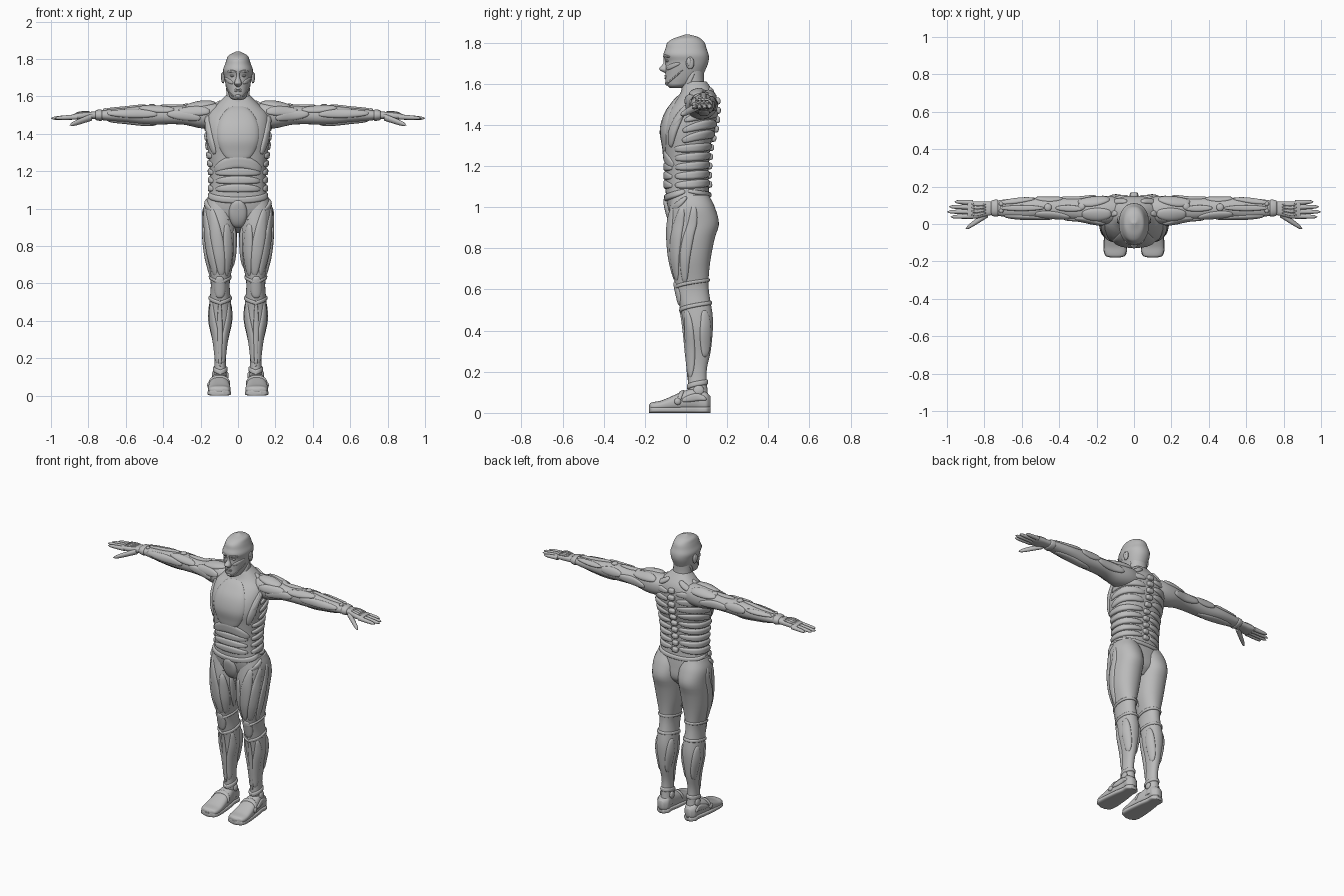
import bpy, bmesh
from math import sin, cos, pi, radians
from mathutils import Vector, Matrix

cube = bpy.data.objects.get("Cube")
if cube:
    bpy.data.objects.remove(cube)

grey = bpy.data.materials.new("suit grey")
grey.use_nodes = True
grey.diffuse_color = (.5, .5, .5, 1)
grey.node_tree.nodes["Principled BSDF"].inputs["Base Color"].default_value = grey.diffuse_color


def finish(name, bm, mirror):
    """Turn a bmesh into a smooth object, mirrored across the body if asked."""
    bmesh.ops.recalc_face_normals(bm, faces=bm.faces)
    mesh = bpy.data.meshes.new(name)
    bm.to_mesh(mesh)
    bm.free()
    for poly in mesh.polygons:
        poly.use_smooth = True
    mesh.materials.append(grey)
    obj = bpy.data.objects.new(name, mesh)
    bpy.context.collection.objects.link(obj)
    if mirror:
        obj.modifiers.new("Mirror", "MIRROR").use_mirror_merge = False


def skin(bm, rings, closed):
    """Bridge neighbouring rings of vertices with quads."""
    count = len(rings[0])
    for lower, upper in zip(rings, rings[1:]):
        for j in range(count if closed else count - 1):
            k = (j + 1) % count
            bm.faces.new((lower[j], lower[k], upper[k], upper[j]))


def interp(rows, t):
    """Smooth interpolation of rows keyed by their first value."""
    t = min(max(t, rows[0][0]), rows[-1][0])
    i = 0
    while i < len(rows) - 2 and t > rows[i + 1][0]:
        i += 1
    here, after = rows[i], rows[i + 1]
    before, beyond = rows[max(i - 1, 0)], rows[min(i + 2, len(rows) - 1)]
    span = after[0] - here[0]
    s = (t - here[0]) / span
    ease = s * s * (3 - 2 * s)
    result = []
    for b, h, a, f in list(zip(before, here, after, beyond))[1:]:
        slope_in = (a - b) / (after[0] - before[0]) * span
        slope_out = (f - h) / (beyond[0] - here[0]) * span
        result.append(h + (a - h) * ease + s * (1 - s) * ((1 - s) * slope_in - s * slope_out))
    return result


class Form:
    """Body form along an axis; rows hold position, near edge, far edge and half width."""
    ORDER = {"Z": (0, 1, 2), "X": (2, 1, 0), "Y": (0, 2, 1)}

    def __init__(self, axis, middle, rows, power=2.2, drift=0):
        self.order, self.middle, self.rows = self.ORDER[axis], middle, rows
        self.power, self.drift = power, drift

    def at(self, angle, t):
        near, far, half = interp(self.rows, t)
        c, s = cos(radians(angle)), sin(radians(angle))
        r = (abs(c) ** self.power + abs(s) ** self.power) ** (-1 / self.power)
        middle = self.middle + self.drift * (t - self.rows[0][0])
        local = (middle + half * r * s, (near + far - (far - near) * r * c) / 2, t)
        return Vector([local[k] for k in self.order])

    def frame(self, angle, t):
        """Surface point, its two tangents and the outward normal."""
        step = .002
        point = self.at(angle, t)
        across = self.at(angle + 1, t) - point
        along = (self.at(angle, t + step) - point) / step
        normal = across.cross(along).normalized()
        if normal.dot(point - self.at(angle + 180, t)) < 0:
            normal.negate()
        return point, across, along, normal

    def build(self, name, mirror=False, sides=36, steps=48):
        bm = bmesh.new()
        low, high = self.rows[0][0], self.rows[-1][0]
        rings = []
        for k in range(steps + 1):
            t = low + (high - low) * (1 - cos(pi * k / steps)) / 2
            rings.append([bm.verts.new(self.at(360 * j / sides, t)) for j in range(sides)])
        skin(bm, rings, True)
        bm.faces.new(rings[0])
        bm.faces.new(rings[-1])
        finish(name, bm, mirror)


def plate(name, form, start, end, half, height=.01, bow=0, swell=.5,
          mirror=True, capped=True, steps=28, columns=12):
    """Raised plate hugging a form, from one (angle, position) to another."""
    def spot(x):
        a, t = Vector(start).lerp(Vector(end), x)
        return a, t + bow * sin(pi * x)

    sink, step = .005, .01
    bm = bmesh.new()
    rings = []
    for k in range(steps + 1):
        s = -cos(pi * k / steps)
        x = (s + 1) / 2
        (a, t), (a0, t0), (a1, t1) = spot(x), spot(x - step), spot(x + step)
        _, across, along, normal = form.frame(a, t)
        side = normal.cross(across * (a1 - a0) + along * (t1 - t0)).normalized()
        tip = max(1 - s ** 8, 0) ** .5 if capped else 1
        width = half * (1 - swell + swell * sin(pi * x)) * (.3 + .7 * tip)
        ring = []
        for j in range(columns + 1):
            w = -cos(pi * j / columns)
            d = side * w * width
            point, _, _, out = form.frame(a + d.dot(across) / across.length_squared,
                                          t + d.dot(along) / along.length_squared)
            lift = (height + sink) * tip * max(1 - w ** 4, 0) ** .5 - sink
            ring.append(bm.verts.new(point + out * lift))
        rings.append(ring)
    skin(bm, rings, False)
    finish(name, bm, mirror)


def band(name, form, t, half, height, bow=0):
    """Raised band all the way round a form."""
    plate(name, form, (0, t), (360, t), half, height, bow, swell=0, capped=False, steps=48)


def blob(name, centre, size, normal=(0, 0, 1)):
    bm = bmesh.new()
    bmesh.ops.create_uvsphere(bm, u_segments=20, v_segments=12, radius=1)
    turn = Vector(normal).to_track_quat("Z", "Y").to_matrix().to_4x4()
    bm.transform(Matrix.Translation(centre) @ turn @ Matrix.Diagonal((*size, 1)))
    finish(name, bm, True)


def stud(name, form, angle, t, radius):
    point, _, _, normal = form.frame(angle, t)
    blob(name, point, (radius, radius, .01), normal)


# Main body forms
torso = Form("Z", 0, [(.87, 0, .08, .03), (.92, -.06, .12, .12), (1, -.09, .12, .17),
                      (1.1, -.1, .11, .15), (1.2, -.1, .11, .15), (1.3, -.11, .12, .16),
                      (1.37, -.12, .14, .17), (1.45, -.1, .15, .17), (1.51, -.06, .15, .16),
                      (1.55, -.03, .14, .12), (1.61, -.01, .1, .06)], 2.4)
neck = Form("Z", 0, [(1.5, -.03, .12, .07), (1.6, -.02, .09, .06), (1.7, -.03, .09, .06)], 2)
head = Form("Z", 0, [(1.58, -.08, -.02, .02), (1.59, -.09, .01, .04), (1.61, -.1, .05, .05),
                     (1.64, -.1, .08, .06), (1.68, -.1, .1, .07), (1.71, -.1, .11, .075),
                     (1.74, -.11, .11, .08), (1.77, -.1, .1, .07), (1.8, -.09, .09, .06),
                     (1.82, -.06, .07, .05), (1.83, -.03, .05, .03), (1.84, 0, .01, .01)])
nose = Form("Z", 0, [(1.65, -.1, -.08, .01), (1.67, -.13, -.08, .02),
                     (1.7, -.11, -.08, .01), (1.74, -.11, -.08, .01)])
arm = Form("X", 1.5, [(.08, .01, .14, .06), (.14, 0, .15, .07), (.2, 0, .15, .07),
                      (.3, .02, .14, .05), (.5, .03, .14, .05), (.6, .03, .14, .04),
                      (.7, .04, .13, .03), (.77, .05, .12, .02)])
hand = Form("X", 1.5, [(.75, .05, .12, .02), (.8, .04, .12, .02), (.84, .03, .12, .02),
                       (.89, .03, .12, .01)], 2.6, -.05)
leg = Form("Z", .095, [(.05, .01, .11, .04), (.2, .01, .1, .03), (.3, 0, .12, .04),
                       (.4, -.01, .13, .06), (.47, -.02, .13, .06), (.6, -.05, .11, .05),
                       (.66, -.06, .11, .06), (.75, -.08, .12, .08), (.85, -.09, .14, .09),
                       (.92, -.09, .16, .09), (1, -.08, .14, .09), (1.06, -.07, .11, .07)])
foot = Form("Y", .1, [(-.18, .02, .04, .02), (-.17, .01, .05, .05), (-.12, .01, .06, .06),
                      (0, .01, .11, .05), (.06, .01, .12, .04), (.1, .01, .1, .04),
                      (.12, .02, .08, .02)], 2.7)
sole = Form("Y", .1, [(t, 0, .03, half + .003) for t, _, _, half in foot.rows], 4)
for name, form in {"torso": torso, "neck": neck, "head": head, "nose": nose}.items():
    form.build(name)
for name, form in {"arms": arm, "palms": hand, "legs": leg, "feet": foot, "soles": sole}.items():
    form.build(name, True)

# Face
plate("brows", head, (6, 1.73), (45, 1.73), .007, .005, .005)
plate("cheekbones", head, (22, 1.67), (72, 1.7), .014, .004)
plate("upper_lip", head, (-22, 1.635), (22, 1.635), .005, .004, .004, mirror=False)
plate("lower_lip", head, (-20, 1.63), (20, 1.63), .005, .005, -.003, mirror=False)
plate("chin", head, (-20, 1.6), (20, 1.6), .012, .005, mirror=False)
plate("jaw_guards", head, (84, 1.67), (30, 1.6), .006, .003, -.01)
blob("eyes", (.03, -.09, 1.71), (.014, .009, .006))
blob("ears", (.08, .02, 1.7), (.01, .02, .03))
blob("ear_hollows", (.087, .015, 1.705), (.005, .01, .02))
plate("neck_tendons", neck, (100, 1.66), (20, 1.54), .013, .004)

# Chest and collar armour
plate("chest_plate", torso, (0, 1.25), (0, 1.55), .12, .008, mirror=False)
plate("collar_straps", torso, (95, 1.58), (55, 1.38), .02, .012, swell=.2)
plate("chest_sides", torso, (72, 1.5), (48, 1.29), .027)
plate("trapezius", torso, (155, 1.58), (112, 1.5), .03)
stud("chest_studs", torso, 58, 1.38, .017)

# Belly plates, belt and hip armour
plate("upper_belly", torso, (-54, 1.2), (54, 1.2), .035, .008, .05, mirror=False)
for i in range(3):
    z = 1.19 - .043 * i
    plate("belly_band", torso, (-50, z), (50, z), .023, bow=.006, mirror=False)
plate("belt_front", torso, (-85, 1.08), (85, 1.08), .018, bow=-.035, swell=.2, mirror=False)
plate("belt_back", torso, (90, 1.08), (270, 1.08), .014, bow=-.02, swell=.2, mirror=False)
plate("crotch_guard", torso, (0, .9), (0, 1.05), .05, .016, mirror=False)
plate("hip_creases", torso, (88, 1.05), (18, .94), .016, .014)

# Ribs and spine
for i in range(5):
    z = 1.12 + .044 * i
    plate("waist_rib", torso, (171, z), (58, z - .015), .021, .012, swell=.3)
for i in range(4):
    z = 1.35 + .05 * i
    plate("back_rib", torso, (170, z), (78, z - .03), .024, bow=.015, swell=.4)
for i in range(10):
    z = 1.11 + .045 * i
    plate("spine_segment", torso, (172, z), (188, z), .018, .018, swell=.2, mirror=False, steps=12)

# Arm muscles, cuffs and joints: angle up is 90
for name, (start, end, half) in {
    "shoulder_cap": ((75, .12), (62, .28), .04),
    "shoulder_back": ((140, .13), (125, .3), .035),
    "shoulder_front": ((15, .15), (28, .32), .03),
    "biceps": ((-15, .2), (10, .38), .028),
    "triceps": ((190, .2), (180, .4), .03),
    "upper_arm_ridge": ((92, .27), (92, .42), .018),
    "elbow_plate": ((35, .34), (55, .53), .028),
    "elbow_guard": ((162, .38), (162, .53), .03),
    "forearm_front": ((5, .43), (20, .7), .026),
    "forearm_top": ((90, .48), (90, .72), .016),
    "forearm_back": ((150, .53), (130, .72), .018),
    "forearm_under": ((265, .43), (270, .7), .03),
}.items():
    plate(name, arm, start, end, half, .008)
band("wrist_cuff", arm, .745, .02, .006)
for angle, x, radius in ((105, .28, .02), (95, .46, .02), (70, .71, .012), (120, .71, .012)):
    stud("arm_stud", arm, angle, x, radius)


def finger(name, start, end, y, sway, radius, drift):
    """Tapered digit with a rounded tip, swaying sideways along its length."""
    rows = []
    for k in range(10):
        s = k / 9
        r = radius * (1 - .3 * s) * (1 - s ** 6) ** .5 + .001
        rows.append((start + (end - start) * s, y + sway * s - r, y + sway * s + r, r))
    Form("X", 1.49, rows, 2, drift).build(name, True, 16, 24)


# Fingers, thumbs and the ridges behind the knuckles
for i, reach in enumerate((.98, 1, .99, .96)):
    finger("finger", .86, reach, .042 + .024 * i, .003 * i - .004, .013, -.05)
    plate("hand_ridge", hand, (60 + 22 * i, .79), (58 + 24 * i, .87), .009, .005, steps=14)
finger("thumb", .78, .9, .055, -.08, .018, -.36)

# Leg muscles, knee guards and shin plates: angle outward is 90
for name, (start, end, half) in {
    "thigh_front": ((30, 1), (-8, .64), .036),
    "thigh_outer": ((64, 1), (28, .64), .034),
    "thigh_inner": ((-22, .92), (-40, .64), .032),
    "thigh_side": ((95, 1.01), (66, .63), .028),
    "thigh_adductor": ((-52, .9), (-78, .68), .022),
    "knee_cap": ((4, .64), (2, .52), .035),
    "shin_ridge": ((2, .52), (2, .15), .015),
    "shin_outer": ((52, .5), (34, .17), .032),
    "shin_inner": ((-55, .5), (-34, .17), .03),
    "calf_outer": ((120, .5), (128, .27), .034),
    "calf_inner": ((240, .5), (232, .27), .034),
}.items():
    plate(name, leg, start, end, half, .007)
band("knee_band", leg, .605, .009, .007, .04)
band("calf_band", leg, .495, .01, .007, .04)
band("ankle_band", leg, .125, .013, .007, .025)
stud("outer_ankle", leg, 95, .11, .026)
stud("inner_ankle", leg, 265, .11, .022)

# Shoe straps and heel guards
plate("instep_strap", foot, (85, -.04), (275, -.04), .015, .006, .02, swell=.2)
plate("heel_guard", foot, (95, -.02), (105, .1), .02, .007)
stud("shoe_stud", foot, 95, -.04, .017)
